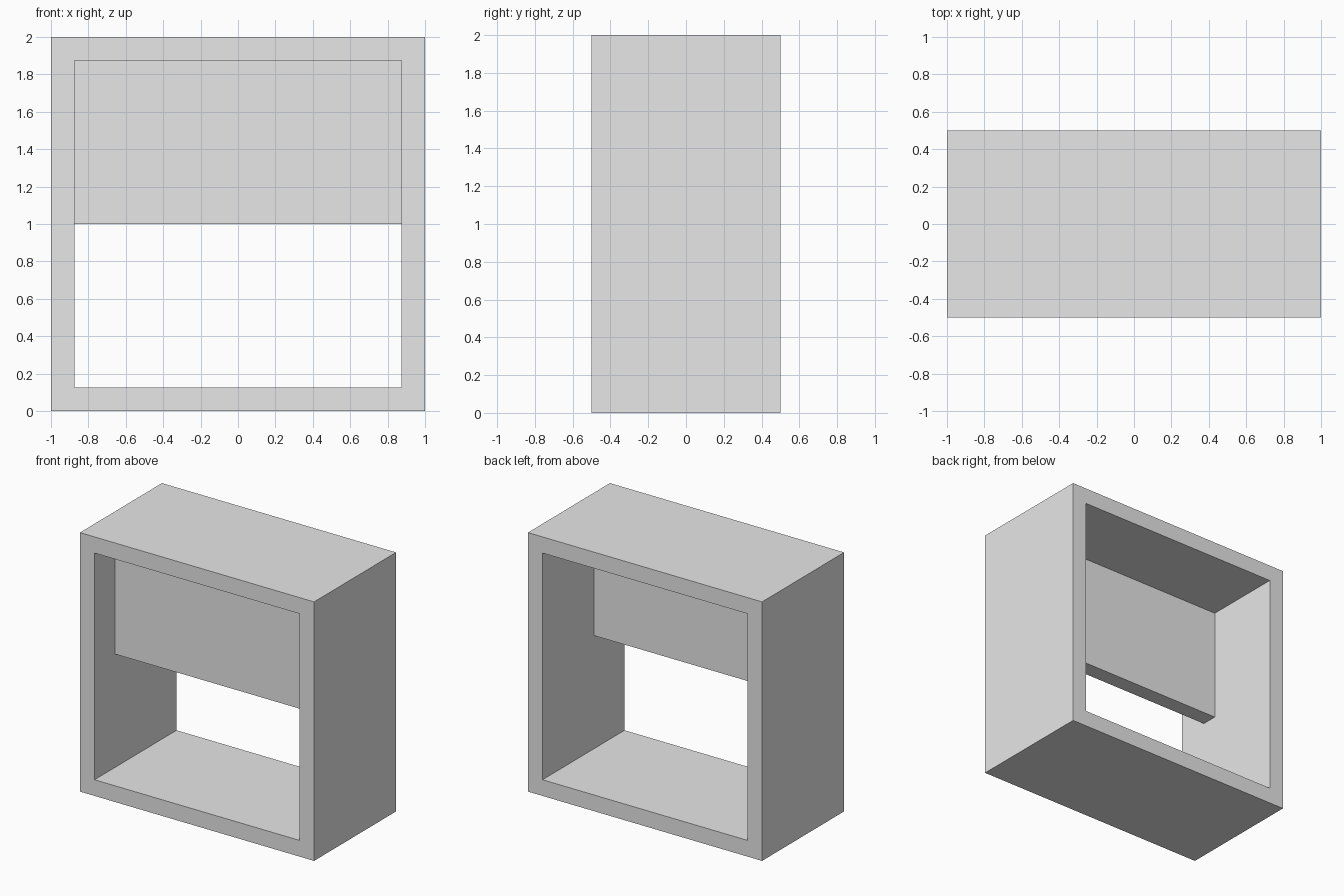
import bpy
import bmesh

WIDTH, DEPTH, HEIGHT, WALL = 2.0, 1.0, 2.0, 0.125

cube = bpy.data.objects.get("Cube")
if cube:
    bpy.data.objects.remove(cube, do_unlink=True)

# Single flat colour
grey = bpy.data.materials.new("light_grey")
grey.use_nodes = True
grey.diffuse_color = (0.8, 0.8, 0.8, 1)
for node in grey.node_tree.nodes:
    if node.type == "BSDF_PRINCIPLED":
        node.inputs["Base Color"].default_value = grey.diffuse_color


def finish(bm, name):
    bmesh.ops.recalc_face_normals(bm, faces=bm.faces)
    mesh = bpy.data.meshes.new(name)
    bm.to_mesh(mesh)
    bm.free()
    mesh.materials.append(grey)
    obj = bpy.data.objects.new(name, mesh)
    bpy.context.collection.objects.link(obj)
    return obj


def rectangle(bm, half_width, bottom, top, y):
    corners = [(-half_width, bottom), (half_width, bottom),
               (half_width, top), (-half_width, top)]
    return [bm.verts.new((x, y, z)) for x, z in corners]


def extrude_back(bm, depth):
    result = bmesh.ops.extrude_face_region(bm, geom=bm.faces[:])
    verts = [v for v in result["geom"] if isinstance(v, bmesh.types.BMVert)]
    bmesh.ops.translate(bm, verts=verts, vec=(0, depth, 0))


# Outer frame: a mitred rectangular ring, open front and back
bm = bmesh.new()
outer = rectangle(bm, WIDTH / 2, 0, HEIGHT, -DEPTH / 2)
inner = rectangle(bm, WIDTH / 2 - WALL, WALL, HEIGHT - WALL, -DEPTH / 2)
for i in range(4):
    j = (i + 1) % 4
    bm.faces.new((outer[i], outer[j], inner[j], inner[i]))
extrude_back(bm, DEPTH)
finish(bm, "outer_frame")

# Panel filling the upper half of the opening, set toward the front
bm = bmesh.new()
bm.faces.new(rectangle(bm, WIDTH / 2 - WALL, HEIGHT / 2, HEIGHT - WALL, -0.25))
extrude_back(bm, WALL)
finish(bm, "upper_panel")
